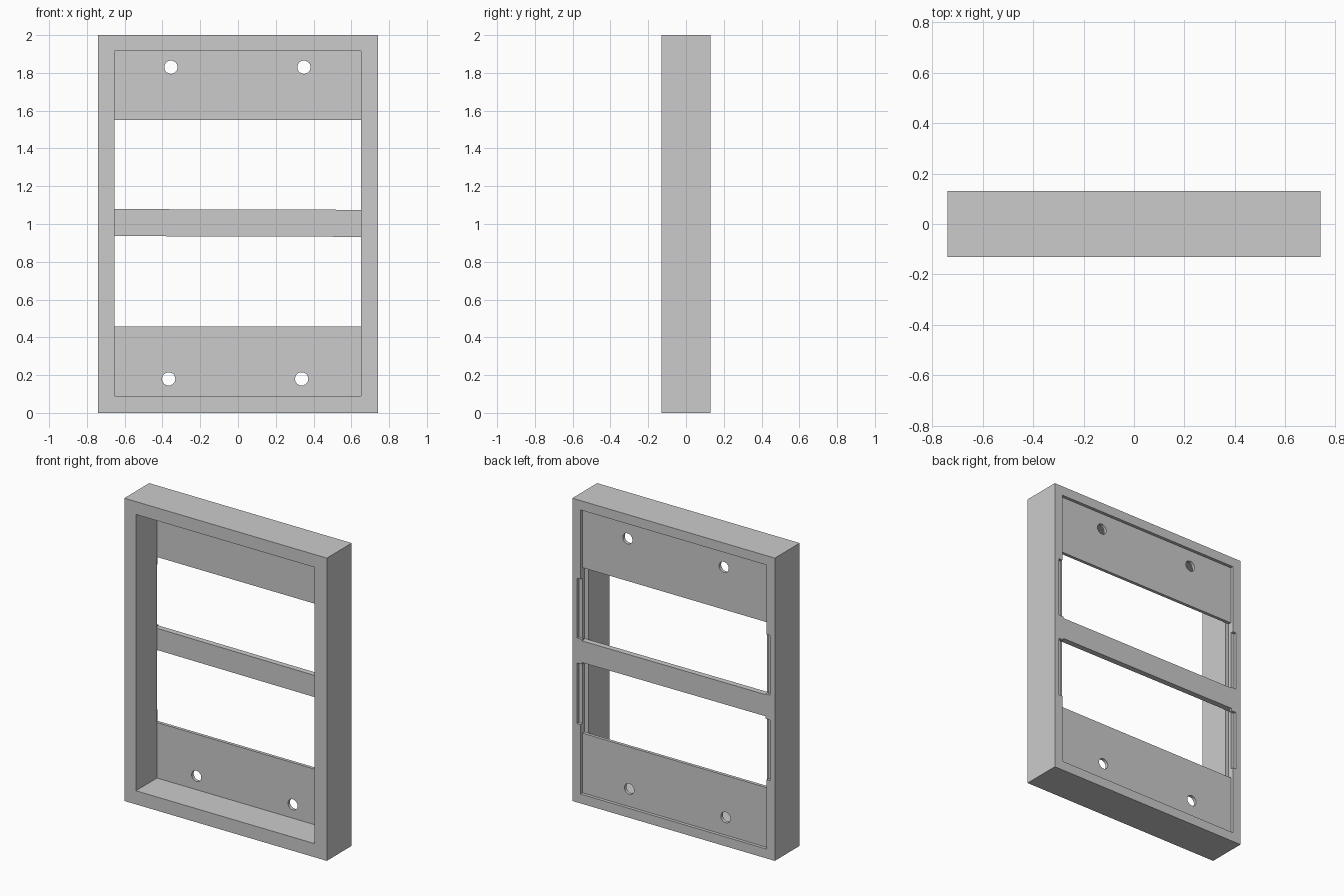
import bpy

if "Cube" in bpy.data.objects:
    bpy.data.objects.remove(bpy.data.objects["Cube"])

def box(name, x, y, z):
    """Box from (min, max) ranges on each axis."""
    bpy.ops.mesh.primitive_cube_add(
        size=1, location=[(r[0] + r[1]) / 2 for r in (x, y, z)])
    ob = bpy.context.object
    ob.name = name
    ob.scale = [r[1] - r[0] for r in (x, y, z)]
    bpy.ops.object.transform_apply(location=False, rotation=False, scale=True)
    return ob

def hole(x, z):
    bpy.ops.mesh.primitive_cylinder_add(
        vertices=32, radius=0.035, depth=0.3, location=(x, 0.1, z),
        rotation=(1.5707963, 0, 0))
    return bpy.context.object

def cut(target, cutters):
    for c in cutters:
        bpy.context.view_layer.objects.active = target
        m = target.modifiers.new("cut", 'BOOLEAN')
        m.operation = 'DIFFERENCE'
        m.solver = 'EXACT'
        m.object = c
        bpy.ops.object.modifier_apply(modifier=m.name)
        bpy.data.objects.remove(c, do_unlink=True)

LEDGE = 0.09    # depth of the ledge that carries the panels
BACK = 0.13

# Outer frame: through opening, rear rabbet, shallow side notches
frame = box("frame", (-0.74, 0.74), (-BACK, BACK), (0, 2))
cut(frame, [
    box("opening", (-0.655, 0.65), (-0.3, 0.3), (0.09, 1.915)),
    box("rabbet", (-0.68, 0.68), (LEDGE, 0.3), (0.062, 1.938)),
    box("notches", (-0.706, 0.706), (0.11, 0.3), (0.52, 1.48)),
])

# Top and bottom panels, each with two screw holes
for name, z, hz, shift in (("top_panel", (1.55, 1.937), 1.83, -0.003),
                           ("bottom_panel", (0.063, 0.457), 0.18, -0.015)):
    panel = box(name, (-0.679, 0.679), (LEDGE, 0.111), z)
    cut(panel, [hole(s * 0.352 + shift, hz) for s in (-1, 1)])

# Middle crossbar, seated in the notches and very slightly tilted
bar = box("crossbar", (-0.679, 0.679), (LEDGE, 0.128), (0.934, 1.077))
bar.rotation_euler.y = 0.003
for s in (-1, 1):
    a, b = sorted((s * 0.67, s * 0.706))
    box("crossbar_end", (a, b), (0.109, 0.128), (0.92, 1.085))
